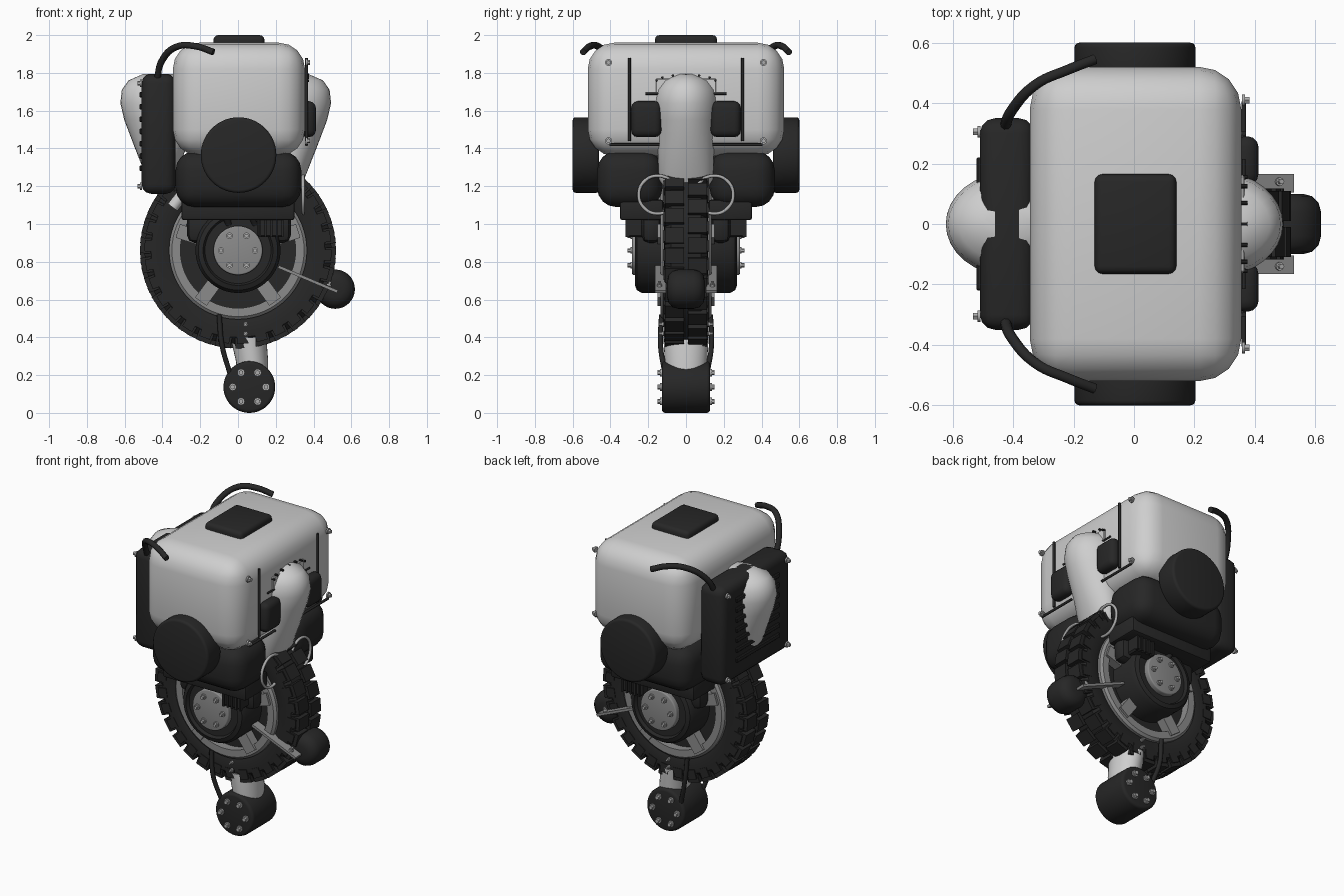
import bpy, bmesh, math
from mathutils import Matrix, Vector

cube = bpy.data.objects.get("Cube")
if cube:
    bpy.data.objects.remove(cube, do_unlink=True)


def material(name, value):
    m = bpy.data.materials.new(name)
    m.use_nodes = True
    colour = (value, value, value, 1)
    m.diffuse_color = colour
    bsdf = next(n for n in m.node_tree.nodes if n.type == 'BSDF_PRINCIPLED')
    bsdf.inputs["Base Color"].default_value = colour
    bsdf.inputs["Roughness"].default_value = 0.6
    return m


LIGHT = material("light_grey_shell", 0.62)
DARK = material("black_rubber", 0.02)
METAL = material("mid_grey_metal", 0.26)
BOLT = material("pale_metal", 0.42)
made = []


def finish(name, bm, mat):
    bmesh.ops.recalc_face_normals(bm, faces=bm.faces)
    me = bpy.data.meshes.new(name)
    bm.to_mesh(me)
    bm.free()
    me.materials.append(mat)
    ob = bpy.data.objects.new(name, me)
    bpy.context.collection.objects.link(ob)
    made.append(ob)
    return ob


def round_edges(bm, width, segments):
    edges = [e for e in bm.edges if e.calc_face_angle(0) > 0.9]
    bmesh.ops.bevel(bm, geom=edges, offset=width, segments=segments,
                    profile=0.5, affect='EDGES', clamp_overlap=True)


def add_box(bm, centre, size, angle=0):
    mat = (Matrix.Translation(centre) @ Matrix.Rotation(angle, 4, 'Y')
           @ Matrix.Diagonal((*size, 1)))
    bmesh.ops.create_cube(bm, size=1, matrix=mat)


def box(name, xs, ys, zs, mat, bevel=0, segments=3, angle=0):
    bm = bmesh.new()
    spans = (xs, ys, zs)
    add_box(bm, [(a + b) / 2 for a, b in spans], [abs(b - a) for a, b in spans], angle)
    if bevel:
        round_edges(bm, bevel, segments)
    return finish(name, bm, mat)


def rod(name, p0, p1, r, mat, bevel=0, sides=12, r2=None):
    p0, p1 = Vector(p0), Vector(p1)
    d = p1 - p0
    bm = bmesh.new()
    bmesh.ops.create_cone(bm, cap_ends=True, segments=sides, radius1=r,
                          radius2=r if r2 is None else r2, depth=d.length)
    if bevel:
        round_edges(bm, bevel, 3)
    bm.transform(Matrix.Translation((p0 + p1) / 2)
                 @ d.to_track_quat('Z', 'Y').to_matrix().to_4x4())
    return finish(name, bm, mat)


def bolt(name, p, direction, r=0.017):
    p, d = Vector(p), Vector(direction)
    rod(name + "_washer", p, p + d * 0.01, r, BOLT)
    rod(name + "_head", p, p + d * 0.025, r * 0.65, BOLT, sides=6)


def loft(name, rings, mat):
    bm = bmesh.new()
    loops = [[bm.verts.new(p) for p in ring] for ring in rings]
    n = len(loops[0])
    for a, b in zip(loops, loops[1:]):
        for i in range(n):
            bm.faces.new((a[i], a[(i + 1) % n], b[(i + 1) % n], b[i]))
    for cap in (loops[0], loops[-1]):
        bm.faces.new(cap)
    return finish(name, bm, mat)


def lathe(name, profile, centre, mat, steps=64):
    # profile of (radius, y) points, closed and spun about the y axis
    bm = bmesh.new()
    verts = [bm.verts.new((r, y, 0)) for r, y in profile]
    edges = [bm.edges.new((verts[i - 1], v)) for i, v in enumerate(verts)]
    bmesh.ops.spin(bm, geom=verts + edges, cent=(0, 0, 0), axis=(0, 1, 0),
                   angle=math.tau, steps=steps, use_merge=True)
    bmesh.ops.remove_doubles(bm, verts=bm.verts, dist=1e-4)
    bm.transform(Matrix.Translation(centre))
    return finish(name, bm, mat)


def tube(name, points, r, mat, closed=False):
    cu = bpy.data.curves.new(name, 'CURVE')
    cu.dimensions = '3D'
    cu.bevel_depth, cu.bevel_resolution, cu.resolution_u = r, 2, 8
    cu.use_fill_caps = True
    sp = cu.splines.new('BEZIER')
    sp.bezier_points.add(len(points) - 1)
    sp.use_cyclic_u = closed
    for bp, co in zip(sp.bezier_points, points):
        bp.co = co
        bp.handle_left_type = bp.handle_right_type = 'AUTO'
    ob = bpy.data.objects.new(name, cu)
    bpy.context.collection.objects.link(ob)
    cu.materials.append(mat)


def polar(c, r, a, y):
    return (c[0] + r * math.cos(a), y, c[2] + r * math.sin(a))


# Main shell, hatch and back pack
box("body_shell", (-.345, .355), (-.52, .52), (1.36, 1.96), LIGHT, .14, 4)
box("top_hatch", (-.13, .14), (-.165, .165), (1.9, 2.0), DARK, .025)
box("back_pack", (-.51, -.33), (-.35, .35), (1.16, 1.795), DARK, .05)
for i in range(7):
    z = 1.28 + i * .065
    box("pack_slat", (-.522, -.5), (-.22, .22), (z, z + .03), DARK, .005, 1)

# Teardrop arm housings on both flanks
sections = [(1.2, .33, .12), (1.24, .352, .145), (1.4, .415, .15), (1.55, .472, .163),
            (1.64, .493, .172), (1.71, .485, .16), (1.76, .45, .125), (1.795, .37, .05)]
for side, base, name in ((1, .28, "left_arm_housing"), (-1, .41, "right_arm_housing")):
    loft(name, [[(side * (base + (x - .28) * math.cos(a)), w * math.sin(a), z)
                 for a in (k * math.tau / 32 for k in range(32))]
                for z, x, w in sections], LIGHT)
box("arm_top_plate", (.34, .365), (-.16, .16), (1.69, 1.77), LIGHT, .004, 1)
for i in range(7):
    a = math.pi * (i + .5) / 7
    y, z = .16 * math.cos(a), 1.75 + .04 * math.sin(a)
    rod("arm_rivet", (.34, y, z), (.375, y, z), .007, DARK, sides=8)

# Wheel: tyre, tread blocks, rim, spokes and hub
C = (0, 0, .86)
half = [(.355, .1), (.4, .117), (.46, .113), (.495, .08)]
lathe("tyre", half + [(r, -y) for r, y in reversed(half)], C, DARK)
bm = bmesh.new()
COUNT = 30
for i in range(COUNT):
    for s in (-1, 1):
        a = (i + .25 * s) * math.tau / COUNT
        add_box(bm, polar(C, .487, a, s * .06), (.062, .1, .082), -a)
        add_box(bm, polar(C, .465, a, s * .1), (.06, .036, .06), -a)
finish("tread_blocks", bm, DARK)
rod("wheel_disc", (0, -.08, C[2]), (0, .08, C[2]), .33, DARK, sides=64)
hub = [(0, 0), (.225, 0), (.225, .235), (.21, .26), (.185, .27), (.175, .25), (0, .25)]

F = (.06, 0, .137)
for s in (-1, 1):
    lathe("rim", [(.305, s * .06), (.365, s * .06), (.365, s * .122),
                  (.35, s * .135), (.305, s * .135)], C, METAL)
    lathe("wheel_hub", [(r, y * s) for r, y in hub], C, DARK)
    rod("hub_cap", (0, s * .24, C[2]), (0, s * .285, C[2]), .13, METAL, .008, 40)
    for i in range(5):
        a = math.radians(18 + 72 * i)
        p = polar(C, .265, a, s * .12)
        bm = bmesh.new()
        add_box(bm, p, (.14, .06, .075), -a)
        finish("wheel_spoke", bm, METAL)
    for i in range(6):
        a = i * math.tau / 6
        bolt("hub_bolt", polar(C, .09, a, s * .284), (0, s, 0))
        bolt("foot_bolt", polar(F, .088, a, s * .127), (0, s, 0), .02)

    # Hips, fork and side drums
    box("hip", (-.33, .335), (s * .125, s * .47), (1.09, 1.385), DARK, .1, 4)
    box("fork_flange", (-.3, .3), (s * .12, s * .35), (1.02, 1.13), DARK, .015, 2)
    box("fork_block", (-.27, .28), (s * .13, s * .235), (.9, 1.06), DARK, .04, 2)
    box("cooler", (.1, .24), (s * .2, s * .31), (.93, 1.03), DARK, .01, 1)
    for i in range(5):
        x = .11 + i * .03
        box("cooler_fin", (x, x + .012), (s * .3, s * .32), (.93, 1.03), DARK)
    for x in (-.08, .06):
        rod("fork_pin", (x, s * .3, 1.09), (x + .03, s * .24, 1.0), .018, DARK)
    rod("hip_strut", (-.26, s * .16, 1.2), (-.345, s * .15, 1.09), .032, LIGHT)
    rod("side_drum", (.003, s * .46, 1.365), (.003, s * .6, 1.365), .2, DARK, .016, 56)

    # Flank pads, guard rods, lifting rings and corner bolts
    box("flank_pad", (.33, .412), (s * .13, s * .29), (1.46, 1.65), DARK, .035)
    rod("guard_upright", (.363, s * .3, 1.44), (.363, s * .3, 1.88), .008, DARK)
    rod("guard_rail", (.363, s * .14, 1.42), (.363, s * .405, 1.42), .008, DARK)
    rod("guard_stub", (.363, s * .14, 1.69), (.363, s * .215, 1.69), .006, DARK)
    ring = [(.345, s * .15 + .1 * math.cos(k * math.tau / 8),
             1.155 + .1 * math.sin(k * math.tau / 8)) for k in range(8)]
    tube("lifting_ring", ring, .009, BOLT, True)
    for z in (1.44, 1.855):
        bolt("flank_bolt", (.357, s * .41, z), (1, 0, 0), .019)
    for z in (1.2, 1.745):
        bolt("pack_bolt", (-.508, s * .305, z), (-1, 0, 0), .019)

    # Hose from the pack, lever to the roller and cable to the foot
    tube("pack_hose", [(-.43, s * .31, 1.75), (-.405, s * .375, 1.86),
                       (-.32, s * .465, 1.94), (-.22, s * .51, 1.94),
                       (-.13, s * .545, 1.91)], .018, DARK)
    box("roller_lever", (.2, .54), (s * .105, s * .165), (.7, .716), METAL, 0, 1, .4)
    bolt("lever_bolt", (.48, s * .14, .672), (0.36, 0, .93), .014)
    tube("foot_cable", [(-.1, s * .13, .52), (-.085, s * .135, .36),
                        (-.04, s * .11, .2)], .014, DARK)
    for z in (.42, .47):
        bolt("leg_bolt", (.04, s * .117, z), (0, s, 0), .012)

# Trailing roller, leg and foot
rod("trailing_roller", (.515, -.1, .655), (.515, .1, .655), .104, DARK, .06, 32)
loft("lower_leg", [[(x + rx * math.cos(a), ry * math.sin(a), z)
                    for a in (k * math.tau / 32 for k in range(32))]
                   for z, x, rx, ry in ((.16, .075, .085, .1), (.27, .075, .085, .112),
                                        (.4, .055, .095, .12))], LIGHT)
rod("foot", (F[0], -.128, F[2]), (F[0], .128, F[2]), .137, DARK, .018, 48)

# Smooth shading with crisp edges
bpy.ops.object.select_all(action='DESELECT')
for ob in made:
    ob.select_set(True)
bpy.context.view_layer.objects.active = made[0]
bpy.ops.object.shade_smooth_by_angle(angle=math.radians(35))
